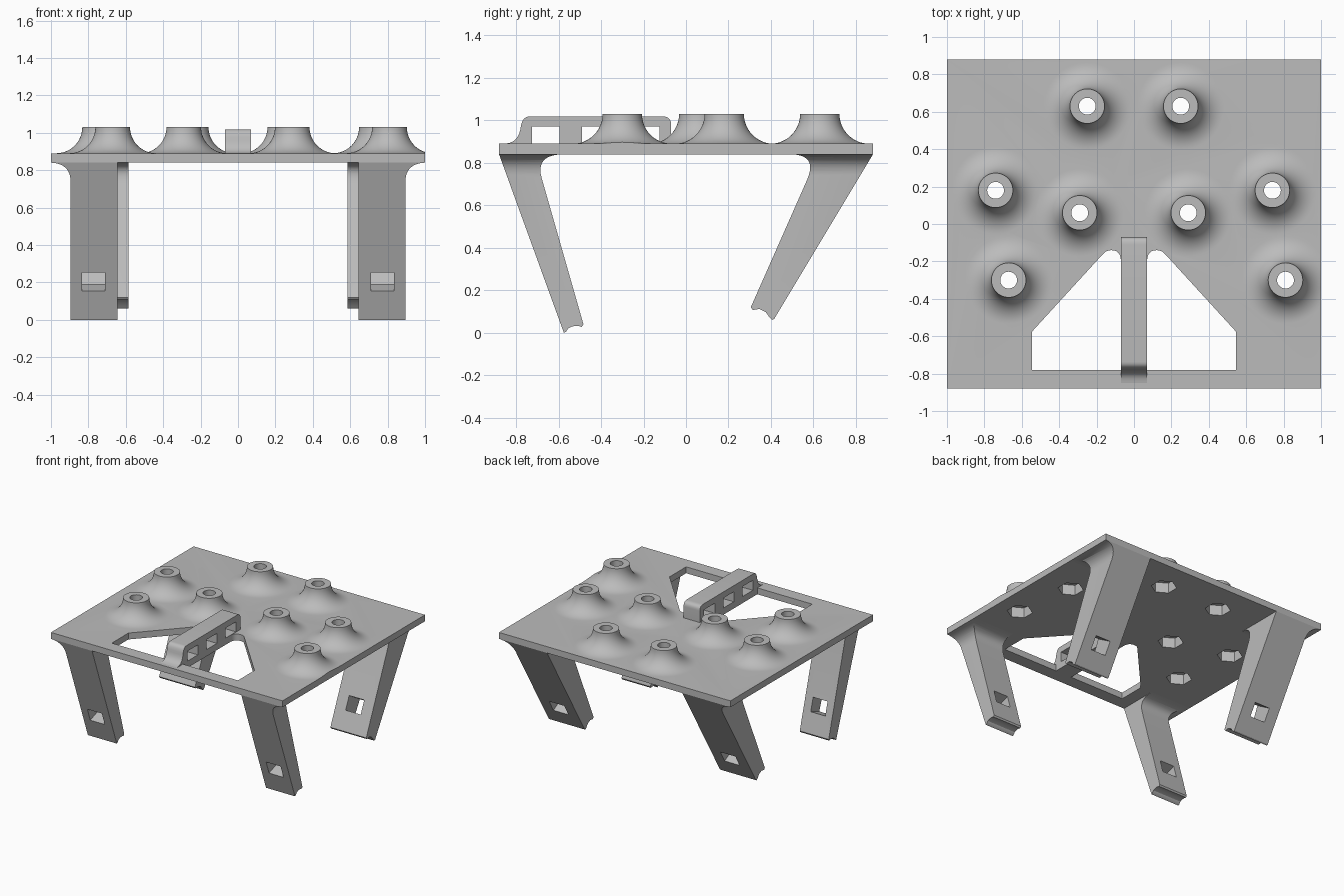
import bpy, bmesh, math
from mathutils import Vector

cube = bpy.data.objects.get("Cube")
if cube:
    bpy.data.objects.remove(cube, do_unlink=True)

grey = bpy.data.materials.new("plain_grey")
grey.use_nodes = True
grey.diffuse_color = (0.5, 0.5, 0.5, 1)
grey.node_tree.nodes["Principled BSDF"].inputs["Base Color"].default_value = grey.diffuse_color

BOTTOM, TOP, RIM = 0.84, 0.89, 1.03


def make(name, bm):
    bmesh.ops.recalc_face_normals(bm, faces=bm.faces)
    mesh = bpy.data.meshes.new(name)
    bm.to_mesh(mesh)
    bm.free()
    obj = bpy.data.objects.new(name, mesh)
    bpy.context.collection.objects.link(obj)
    mesh.materials.append(grey)
    return obj


def add_prism(bm, pts, axis, lo, hi):
    """Extrude a 2D outline along one axis."""
    place = {"x": lambda p, t: (t, p[0], p[1]),
             "y": lambda p, t: (p[0], t, p[1]),
             "z": lambda p, t: (p[0], p[1], t)}[axis]
    a = [bm.verts.new(place(p, lo)) for p in pts]
    b = [bm.verts.new(place(p, hi)) for p in pts]
    bm.faces.new(a)
    bm.faces.new(b)
    for i in range(len(pts)):
        j = (i + 1) % len(pts)
        bm.faces.new((a[i], a[j], b[j], b[i]))


def prism(name, pts, axis, lo, hi):
    bm = bmesh.new()
    add_prism(bm, pts, axis, lo, hi)
    return make(name, bm)


def rect(a, b, c, d):
    return [(a, c), (b, c), (b, d), (a, d)]


def circle(x, y, r, n, turn=0.0):
    return [(x + r * math.cos(turn + math.tau * i / n),
             y + r * math.sin(turn + math.tau * i / n)) for i in range(n)]


def bend(p, c, q, n=10):
    """Curve from p to q pulled towards corner c."""
    p, c, q = Vector(p), Vector(c), Vector(q)
    return [tuple(p * (1 - t) ** 2 + c * 2 * t * (1 - t) + q * t * t)
            for t in (i / n for i in range(n + 1))]


def combine(obj, tool, operation="DIFFERENCE"):
    mod = obj.modifiers.new("cut", "BOOLEAN")
    mod.operation, mod.solver, mod.object = operation, "EXACT", tool
    bpy.context.view_layer.objects.active = obj
    bpy.ops.object.modifier_apply(modifier=mod.name)
    bpy.data.objects.remove(tool, do_unlink=True)


def finish(obj):
    bpy.ops.object.select_all(action="DESELECT")
    obj.select_set(True)
    bpy.context.view_layer.objects.active = obj
    bpy.ops.object.shade_smooth_by_angle(angle=math.radians(30))


# Plate with two mirrored openings that leave a bar under the handle
plate = prism("top_plate", rect(-1, 1, -0.88, 0.88), "z", BOTTOM, TOP)
opening = [(0.07, -0.78), (0.545, -0.78), (0.545, -0.575), (0.17, -0.165)]
opening += bend((0.155, -0.15), (0.14, -0.14), (0.12, -0.14), 4)
opening += bend((0.105, -0.142), (0.07, -0.15), (0.07, -0.2), 6)
bm = bmesh.new()
for s in (1, -1):
    add_prism(bm, [(s * x, y) for x, y in opening], "z", 0.7, 1.2)
combine(plate, make("opening_cutter", bm))

# Flared bosses, clipped at the plate edge
centres = [(-0.25, 0.63), (0.25, 0.63), (-0.74, 0.18), (0.74, 0.18),
           (-0.29, 0.06), (0.29, 0.06), (-0.67, -0.3), (0.81, -0.3)]
flare, inner, steps, sides = RIM - TOP, 0.0925, 12, 64
outline = [(inner + flare * (1 - math.cos(a)), RIM - flare * math.sin(a))
           for a in (math.pi / 2 * i / steps for i in range(steps + 1))]
outline.append((inner + flare, TOP - 0.02))
bm = bmesh.new()
for cx, cy in centres:
    rings = [[bm.verts.new((x, y, z)) for x, y in circle(cx, cy, r, sides)]
             for r, z in outline]
    bm.faces.new(rings[0])
    bm.faces.new(rings[-1])
    for a, b in zip(rings, rings[1:]):
        for i in range(sides):
            j = (i + 1) % sides
            bm.faces.new((a[i], a[j], b[j], b[i]))
bosses = make("bosses", bm)
combine(bosses, prism("edge_cutter", rect(1, 1.3, -1, 1), "z", 0.5, 1.2))
combine(plate, bosses, "UNION")

# Screw holes from above, hexagonal nut pockets from below
for pocket in (False, True):
    bm = bmesh.new()
    for cx, cy in centres:
        if pocket:
            add_prism(bm, circle(cx, cy, 0.092, 6, math.pi / 2), "z", 0.7, BOTTOM + 0.08)
        else:
            add_prism(bm, circle(cx, cy, 0.045, 32), "z", 0.7, 1.2)
    combine(plate, make("drill", bm))
finish(plate)

# Handle with three windows
side = [(-0.07, TOP), (-0.85, TOP)]
side += bend((-0.84, TOP + 0.002), (-0.785, 0.9), (-0.777, 0.975), 8)
side += bend((-0.774, 0.985), (-0.765, 1.018), (-0.735, 1.018), 6)
side += bend((-0.11, 1.018), (-0.07, 1.018), (-0.07, 0.98), 6)
handle = prism("handle", side, "x", -0.07, 0.07)
bm = bmesh.new()
for i in range(3):
    y = -0.725 + 0.235 * i
    add_prism(bm, rect(y, y + 0.13, TOP + 0.002, 0.97), "x", -0.2, 0.2)
combine(handle, make("window_cutter", bm))
finish(handle)

# Splayed legs: side outline, inner x, hole x range, hole centre, hole axis
front = [(-0.88, BOTTOM), (-0.575, 0), (-0.565, 0.005), (-0.553, 0.022),
         (-0.535, 0.03), (-0.51, 0.033), (-0.49, 0.028), (-0.483, 0.04)]
front += bend((-0.68, 0.73), (-0.71, BOTTOM), (-0.575, BOTTOM))
back = [(0.88, BOTTOM), (0.415, 0.065), (0.405, 0.06), (0.395, 0.07), (0.375, 0.098),
        (0.345, 0.112), (0.315, 0.107), (0.305, 0.12)]
back += bend((0.57, 0.72), (0.622, BOTTOM), (0.49, BOTTOM))
legs = [("front", front, 0.645, (0.71, 0.835), (-0.648, 0.203), (-0.34, 0.94)),
        ("back", back, 0.585, (0.675, 0.805), (0.51, 0.23), (0.5145, 0.8575))]
web = [(0.895, -0.2)] + bend((0.895, 0.745), (0.9, 0.835), (0.999, BOTTOM), 10)
web += [(1.2, BOTTOM), (1.2, -0.2)]

for end, shape, inner_x, hole_x, centre, along in legs:
    c, u = Vector(centre), Vector(along) * 0.053
    n = Vector((-along[1], along[0])) * 0.2
    hole = [tuple(p) for p in (c + u + n, c + u - n, c - u - n, c - u + n)]
    for s, label in ((1, "left"), (-1, "right")):
        leg = prism(f"{label}_{end}_leg", shape, "x", s * inner_x, s * 1.0)
        # Round the outer side up to the plate edge
        combine(leg, prism("web_cutter", [(s * x, z) for x, z in web], "y", -1.2, 1.2))
        combine(leg, prism("hole_cutter", hole, "x", s * hole_x[0], s * hole_x[1]))
        finish(leg)
